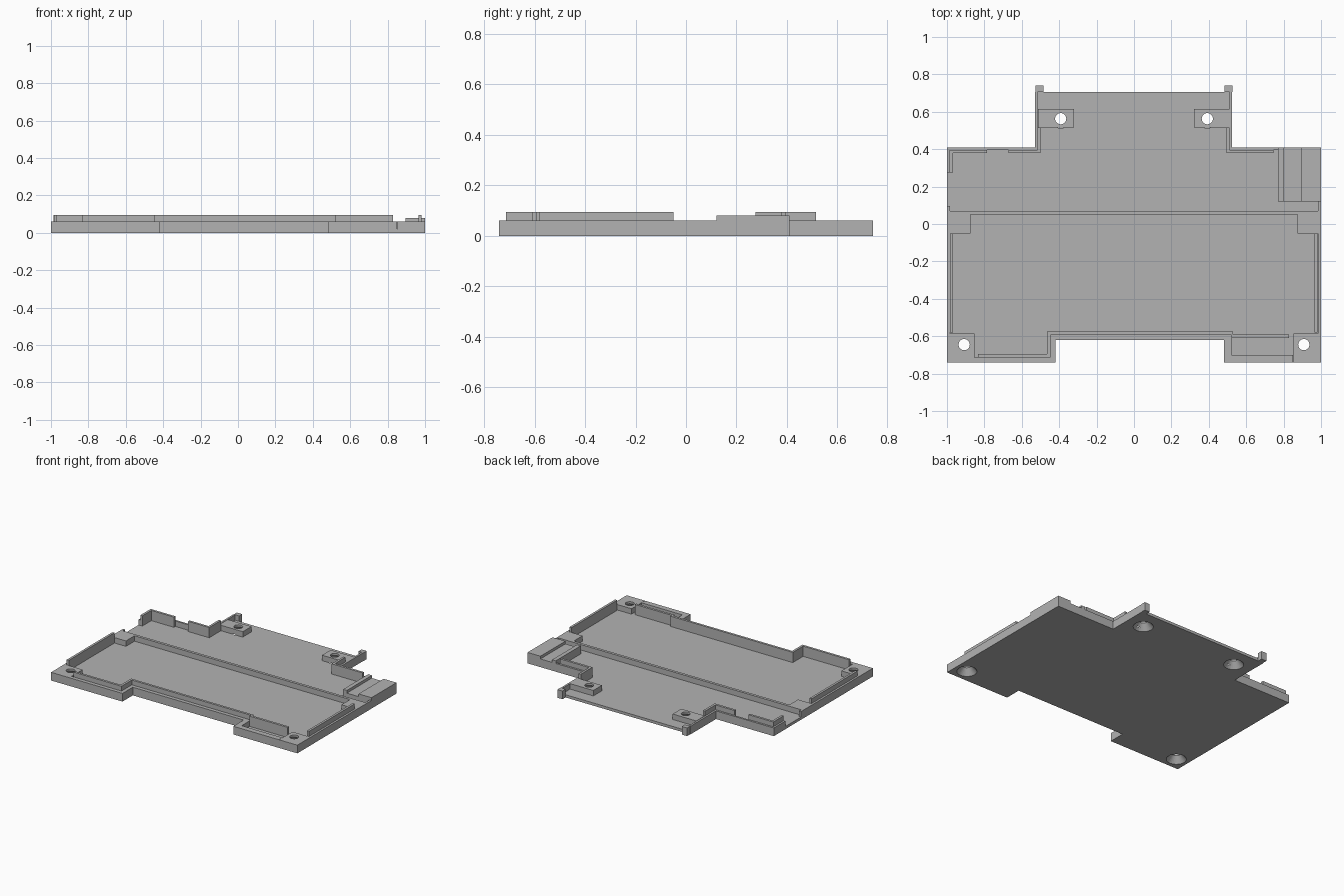
import bpy, bmesh, math
from mathutils import Vector

old = bpy.data.objects.get("Cube")
if old:
    bpy.data.objects.remove(old, do_unlink=True)

FLOOR, RIM, PORT, LIP = 0.02, 0.06, 0.08, 0.095   # heights of the main levels

grey = bpy.data.materials.new("plain_grey")
grey.use_nodes = True
grey.diffuse_color = (0.45, 0.45, 0.45, 1)
grey.node_tree.nodes["Principled BSDF"].inputs["Base Color"].default_value = grey.diffuse_color


def finish(name, bm):
    bmesh.ops.recalc_face_normals(bm, faces=bm.faces)
    mesh = bpy.data.meshes.new(name)
    bm.to_mesh(mesh)
    bm.free()
    mesh.materials.append(grey)
    obj = bpy.data.objects.new(name, mesh)
    bpy.context.collection.objects.link(obj)
    return obj


def prism(name, outline, bottom, top):
    """Extrude a flat outline between two heights."""
    bm = bmesh.new()
    face = bm.faces.new([bm.verts.new((x, y, bottom)) for x, y in outline])
    grown = bmesh.ops.extrude_face_region(bm, geom=[face])["geom"]
    verts = [v for v in grown if isinstance(v, bmesh.types.BMVert)]
    bmesh.ops.translate(bm, verts=verts, vec=(0, 0, top - bottom))
    return finish(name, bm)


def block(name, x0, x1, y0, y1, bottom, top):
    return prism(name, [(x0, y0), (x1, y0), (x1, y1), (x0, y1)], bottom, top)


def wall(name, path, thick, bottom, top):
    """Mitred wall lying on the left-hand side of a right-angled path."""
    pts = [Vector(p) for p in path]
    sides = []
    for a, b in zip(pts, pts[1:]):
        d = (b - a).normalized()
        sides.append(Vector((-d.y, d.x)) * thick)
    inner = []
    for i, p in enumerate(pts):
        if i == 0:
            inner.append(p + sides[0])
        elif i == len(pts) - 1:
            inner.append(p + sides[-1])
        else:
            inner.append(p + sides[i - 1] + sides[i])
    return prism(name, pts + inner[::-1], bottom, top)


# Floor plate
floor = prism("floor_plate", [
    (-1, -0.74), (-0.42, -0.74), (-0.42, -0.62), (0.48, -0.62), (0.48, -0.74), (1, -0.74),
    (1, 0.41), (0.525, 0.41), (0.525, 0.705), (-0.53, 0.705), (-0.53, 0.41), (-1, 0.41)], 0, FLOOR)

# Low outer rim
rims = {
    "rim_back_right": ([(-0.53, 0.705), (-0.53, 0.41), (-1, 0.41), (-1, 0.275)], 0.014),
    "rim_right": ([(-1, 0.095), (-1, -0.585)], 0.015),
    "rim_front": ([(-0.855, -0.74), (-0.42, -0.74), (-0.42, -0.62), (0.52, -0.62)], 0.027),
    "rim_front_left": ([(0.48, -0.62), (0.48, -0.74), (0.85, -0.74)], 0.04),
    "rim_left": ([(1, -0.585), (1, 0.12)], 0.015),
    "rim_back_left": ([(0.77, 0.41), (0.525, 0.41), (0.525, 0.705)], 0.014),
}
for name, (path, thick) in rims.items():
    wall(name, path, thick, FLOOR, RIM)

# Taller inner lips
lips = {
    "lip_right": [(-0.985, -0.05), (-0.985, -0.58)],
    "lip_left": [(0.982, -0.58), (0.982, -0.05)],
    "lip_front": [(-0.835, -0.713), (-0.447, -0.713), (-0.447, -0.593), (0.53, -0.593)],
    "lip_front_left": [(0.52, -0.609), (0.83, -0.609)],
    "lip_back_right": [(-0.516, 0.515), (-0.516, 0.396), (-0.67, 0.396)],
    "lip_back_corner": [(-0.785, 0.396), (-0.986, 0.396), (-0.986, 0.275)],
    "lip_back_left": [(0.745, 0.396), (0.511, 0.396), (0.511, 0.515)],
}
for name, path in lips.items():
    wall(name, path, 0.017, FLOOR, LIP)

# Cross rib
block("cross_rib", -0.985, 0.985, 0.05, 0.07, FLOOR, RIM)

# Stop blocks, screw bosses and back posts on both sides
bosses = []
for side, s in (("left", 1), ("right", -1)):
    block("stop_block_" + side, s * 0.875, s * 0.985, -0.05, 0.05, FLOOR, RIM)
    block("back_post_" + side, s * 0.485, s * 0.527, 0.705, 0.74, 0, RIM)
    bosses.append(block("front_boss_" + side, s * 0.852, s, -0.74, -0.585, FLOOR, RIM))
    bosses.append(block("back_boss_" + side, s * 0.322, s * 0.513, 0.515, 0.615, FLOOR, RIM))

# Stepped port on the left side
block("port_ridge", 0.77, 0.8, 0.12, 0.41, FLOOR, PORT)
block("port_groove", 0.8, 0.895, 0.12, 0.41, FLOOR, RIM)
block("port_plate", 0.895, 1, 0.12, 0.41, FLOOR, PORT)

# Countersunk screw holes
bm = bmesh.new()
profile = [(0, -0.01), (0.067, -0.01), (0.067, 0), (0.03, 0.045), (0.03, 0.1), (0, 0.1)]
for x, y in ((-0.908, -0.645), (0.908, -0.645), (-0.392, 0.563), (0.392, 0.563)):
    verts = [bm.verts.new((x + r, y, z)) for r, z in profile]
    edges = [bm.edges.new(pair) for pair in zip(verts, verts[1:])]
    bmesh.ops.spin(bm, geom=verts + edges, cent=(x, y, 0), axis=(0, 0, 1),
                   angle=math.tau, steps=32)
bmesh.ops.remove_doubles(bm, verts=bm.verts, dist=0.0001)
cutter = finish("screw_hole_cutter", bm)
cutter.hide_render = True
cutter.hide_set(True)
for obj in [floor] + bosses:
    mod = obj.modifiers.new("screw_holes", "BOOLEAN")
    mod.operation = "DIFFERENCE"
    mod.solver = "EXACT"
    mod.object = cutter
